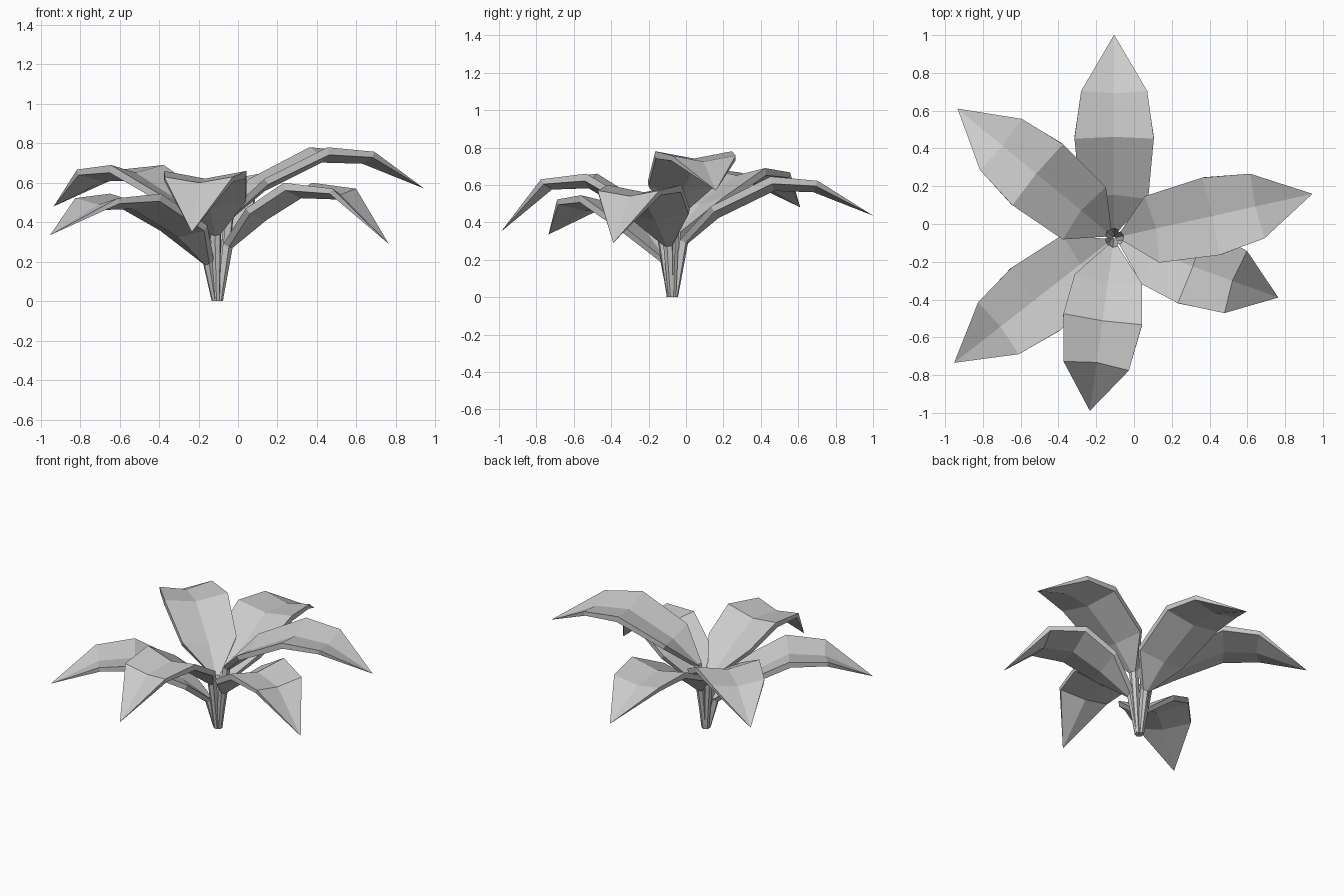
import bpy
import bmesh
from math import radians, cos, sin
from mathutils import Vector

cube = bpy.data.objects.get("Cube")
if cube:
    bpy.data.objects.remove(cube, do_unlink=True)

grey = bpy.data.materials.new("plain grey")
grey.use_nodes = True
colour = (0.6, 0.6, 0.6, 1)
grey.diffuse_color = colour
grey.node_tree.nodes["Principled BSDF"].inputs["Base Color"].default_value = colour

CENTRE = Vector((-0.105, -0.073, 0))

# Side profiles (distance from the middle, height): stem foot, neck, blade, tip
LONG = [(0, 0), (0.04, 0.44), (0.205, 0.62), (0.525, 0.78), (0.777, 0.757), (1.075, 0.57)]
SHORT = [(0, 0), (0.04, 0.35), (0.22, 0.53), (0.435, 0.66), (0.685, 0.63), (0.925, 0.35)]

# Cross-section at each station: half width, depth of fold, thickness
SECTIONS = [(0.014, 0.005, 0.025), (0.025, 0.012, 0.035), (0.18, 0.04, 0.035),
            (0.21, 0.04, 0.04), (0.175, 0.035, 0.03)]


def make_leaf(name, profile, angle, lift):
    """Loft a folded, thick leaf with its stem along the profile."""
    out = Vector((cos(radians(angle)), sin(radians(angle)), 0))
    side = Vector((-out.y, out.x, 0))
    up = Vector((0, 0, 1))
    path = [CENTRE + out * r + up * (z + lift if z else 0) for r, z in profile]

    bm = bmesh.new()
    rings = []
    for i, (half, fold, thick) in enumerate(SECTIONS):
        # Direction towards the underside, level at the foot
        if i == 0:
            under = out
        else:
            under = (path[i + 1] - path[i - 1]).cross(side).normalized()
            if under.z > 0:
                under = -under
        edge_l, edge_r = path[i] + side * half, path[i] - side * half
        top = [edge_l, path[i] + under * fold, edge_r]
        bottom = [p + under * thick for p in reversed(top)]
        rings.append([bm.verts.new(p) for p in top + bottom])

    for a, b in zip(rings, rings[1:]):
        for k in range(6):
            n = (k + 1) % 6
            bm.faces.new((a[k], a[n], b[n], b[k]))

    # Pointed tip and closed foot
    tip = bm.verts.new(path[-1])
    for k in range(6):
        bm.faces.new((rings[-1][k], rings[-1][(k + 1) % 6], tip))
    bm.faces.new(rings[0])
    bmesh.ops.recalc_face_normals(bm, faces=bm.faces)

    mesh = bpy.data.meshes.new(name)
    bm.to_mesh(mesh)
    bm.free()
    mesh.materials.append(grey)
    leaf = bpy.data.objects.new(name, mesh)
    bpy.context.collection.objects.link(leaf)


# Leaves around the middle: name, profile, heading, change in height
for leaf in [
    ("back_leaf", LONG, 90, -0.135),
    ("back_right_leaf", LONG, 140.5, -0.09),
    ("left_leaf", LONG, 12.5, 0),
    ("front_right_leaf", LONG, 218, -0.235),
    ("front_leaf", SHORT, 262, 0),
    ("front_left_leaf", SHORT, -20, -0.06),
]:
    make_leaf(*leaf)
